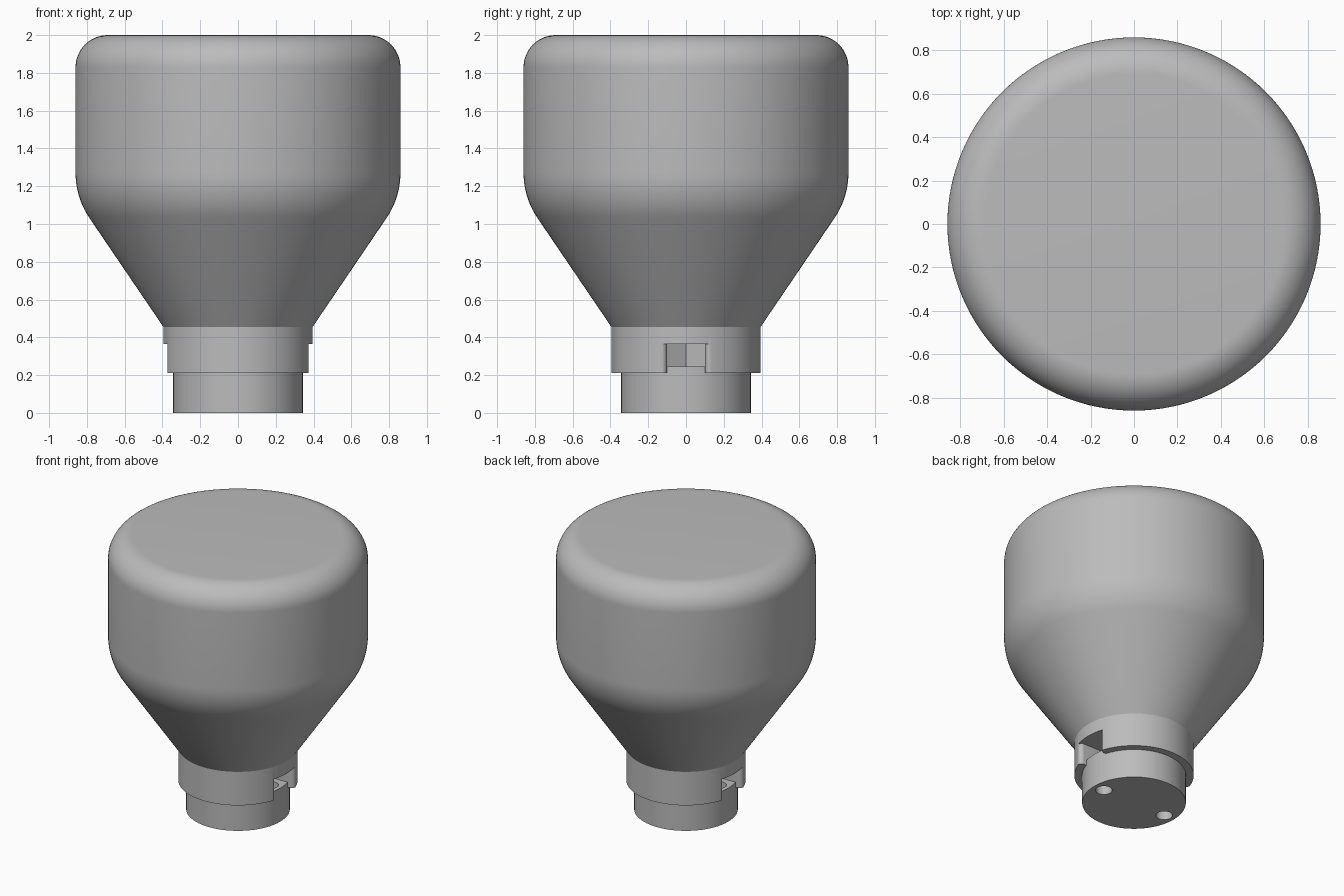
import bpy, bmesh, math
from math import sin, cos, tan, pi

default = bpy.data.objects.get("Cube")
if default:
    bpy.data.objects.remove(default, do_unlink=True)

grey = bpy.data.materials.new("plain grey")
grey.use_nodes = True
colour = (0.5, 0.5, 0.5, 1)
grey.diffuse_color = colour
grey.node_tree.nodes["Principled BSDF"].inputs["Base Color"].default_value = colour

SEGMENTS = 128


def add_object(name, bm):
    bmesh.ops.recalc_face_normals(bm, faces=bm.faces)
    mesh = bpy.data.meshes.new(name)
    bm.to_mesh(mesh)
    bm.free()
    mesh.materials.append(grey)
    obj = bpy.data.objects.new(name, mesh)
    bpy.context.collection.objects.link(obj)
    return obj


def lathe(name, profile):
    """Solid of revolution from (radius, z) pairs, capped at both ends."""
    bm = bmesh.new()
    rings = [[bm.verts.new((r * cos(2 * pi * i / SEGMENTS), r * sin(2 * pi * i / SEGMENTS), z))
              for i in range(SEGMENTS)] for r, z in profile]
    for low, high in zip(rings, rings[1:]):
        for i in range(SEGMENTS):
            j = (i + 1) % SEGMENTS
            bm.faces.new((low[i], low[j], high[j], high[i]))
    bm.faces.new(rings[0][::-1])
    bm.faces.new(rings[-1])
    return add_object(name, bm)


def prism(name, outline, bottom, top):
    bm = bmesh.new()
    face = bm.faces.new([bm.verts.new((x, y, bottom)) for x, y in outline])
    moved = bmesh.ops.extrude_face_region(bm, geom=[face])["geom"]
    verts = [v for v in moved if isinstance(v, bmesh.types.BMVert)]
    bmesh.ops.translate(bm, verts=verts, vec=(0, 0, top - bottom))
    return add_object(name, bm)


def cut(target, cutter):
    mod = target.modifiers.new("cut", "BOOLEAN")
    mod.operation = "DIFFERENCE"
    mod.solver = "EXACT"
    mod.object = cutter
    bpy.context.view_layer.objects.active = target
    bpy.ops.object.modifier_apply(modifier=mod.name)
    bpy.data.objects.remove(cutter, do_unlink=True)


# Main body: collar, cone with a blended shoulder, drum with a rounded top
R, TOP, FILLET = 0.86, 2.0, 0.17
COLLAR, CONE_Z, CORNER_Z, BLEND = 0.395, 0.455, 1.14, 0.42
slope = math.atan2(R - COLLAR, CORNER_Z - CONE_Z)
arc_top = CORNER_Z + BLEND * tan(slope / 2)
profile = [(COLLAR, 0.21), (COLLAR, CONE_Z)]
for i in range(13):
    a = slope * (1 - i / 12)
    profile.append((R - BLEND * (1 - cos(a)), arc_top - BLEND * sin(a)))
for i in range(17):
    a = pi / 2 * i / 16
    profile.append((R - FILLET + FILLET * cos(a), TOP - FILLET + FILLET * sin(a)))
body = lathe("body", profile)

# Neck plug below the collar
neck = lathe("neck", [(0.343, 0), (0.343, 0.245)])

# Hexagonal side pockets with rounded mouths, and a screw hole under each
HOLE_X, HALF, ROUND = 0.26, 0.1, 0.03
side = [(HOLE_X - HALF / cos(pi / 6), 0), (HOLE_X - HALF * tan(pi / 6), HALF)]
for i in range(9):
    a = pi / 2 * i / 8
    side.append((0.345 + ROUND * sin(a), HALF + ROUND * (1 - cos(a))))
side.append((0.6, HALF + ROUND))
pocket = side + [(x, -y) for x, y in reversed(side[1:])]
hole = [(HOLE_X + 0.055 * cos(2 * pi * i / 32), 0.055 * sin(2 * pi * i / 32)) for i in range(32)]
for sign in (1, -1):
    cut(body, prism("pocket_cutter", [(sign * x, y) for x, y in pocket], 0.1, 0.365))
    cut(neck, prism("hole_cutter", [(sign * x, y) for x, y in hole], -0.1, 0.4))

# Smooth curved surfaces, crisp rims
for obj in (body, neck):
    bpy.ops.object.select_all(action="DESELECT")
    obj.select_set(True)
    bpy.context.view_layer.objects.active = obj
    bpy.ops.object.shade_smooth_by_angle(angle=math.radians(25))
